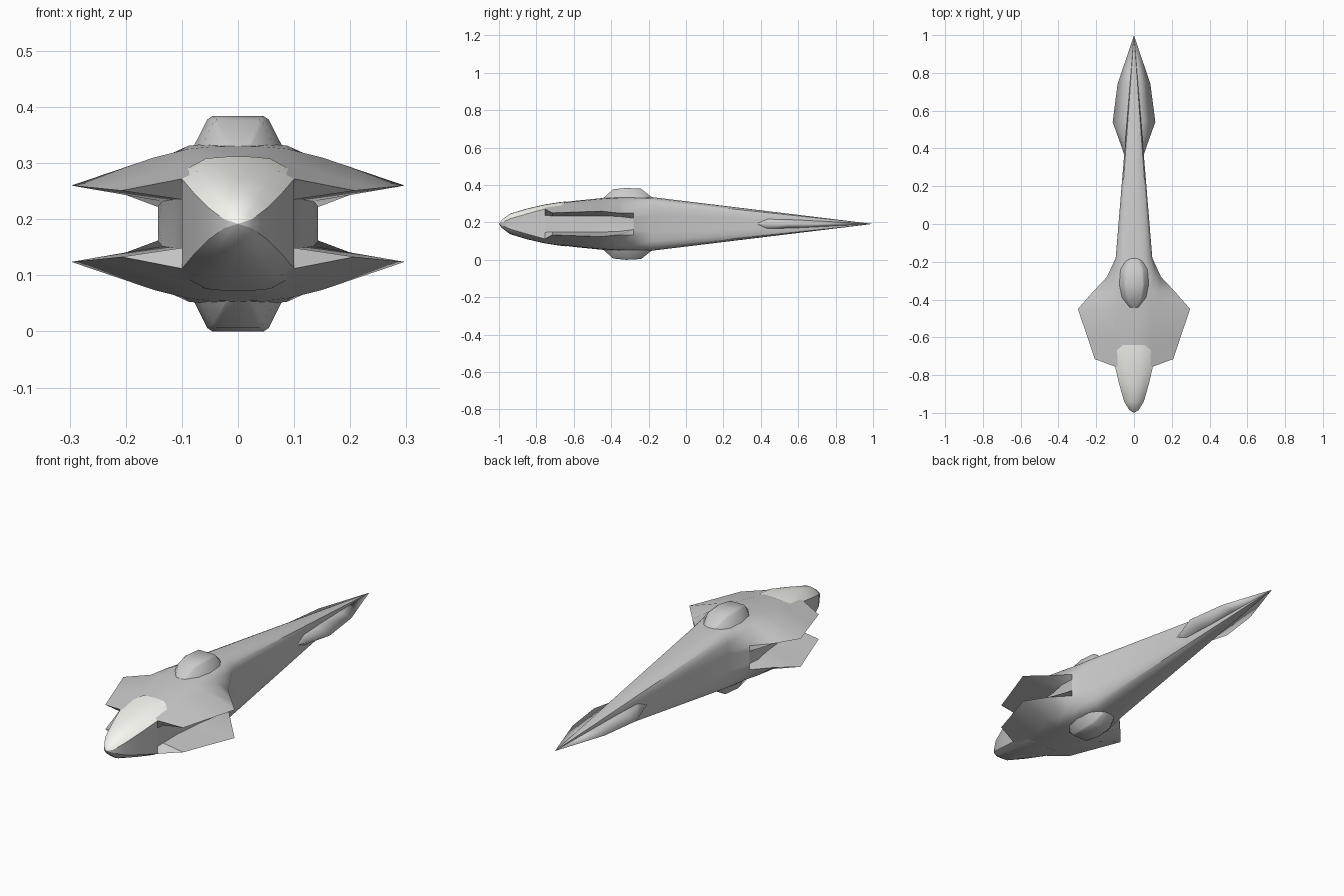
import bpy, bmesh, math

if "Cube" in bpy.data.objects:
    bpy.data.objects.remove(bpy.data.objects["Cube"])

MID = 0.192  # height of the horizontal symmetry plane


def loft(name, sections, mirror_z=True, flip=False, color=None, angle=32):
    """Skin half-profiles [(y, [(x, z), ...])], z relative to MID, then mirror."""
    bm = bmesh.new()
    s = -1 if flip else 1
    rows = [[bm.verts.new((x, y, z * s)) for x, z in pts] for y, pts in sections]
    for a, b in zip(rows, rows[1:]):
        for i in range(len(a) - 1):
            f = bm.faces.new((a[i], a[i + 1], b[i + 1], b[i]))
            if flip:
                f.normal_flip()
    bmesh.ops.remove_doubles(bm, verts=bm.verts, dist=1e-4)
    me = bpy.data.meshes.new(name)
    bm.to_mesh(me)
    bm.free()
    ob = bpy.data.objects.new(name, me)
    bpy.context.collection.objects.link(ob)
    ob.location.z = MID
    if color:
        mat = bpy.data.materials.new(name + "_paint")
        mat.diffuse_color = color
        mat.use_nodes = True
        mat.node_tree.nodes["Principled BSDF"].inputs["Base Color"].default_value = mat.diffuse_color
        me.materials.append(mat)
    bpy.ops.object.select_all(action='DESELECT')
    ob.select_set(True)
    bpy.context.view_layer.objects.active = ob
    bpy.ops.object.shade_smooth_by_angle(angle=math.radians(angle))
    m = ob.modifiers.new("mirror", 'MIRROR')
    m.use_axis = (True, False, mirror_z)
    m.merge_threshold = 1e-4
    return ob


def tail(y):
    # slab-sided taper running to a point at the stern
    k = (1.0 - y) / 1.18
    pts = [(0, .143), (.03, .143), (.06, .138), (.085, .125), (.097, .095), (.097, .045), (.097, 0)]
    return y, [(x * k, z * k) for x, z in pts]


# hull with forked wings: crown, shoulder, wing tip, wing underside, core side
loft("hull", [
    (-.755, [(0, .102), (.05, .098), (.085, .087), (.1, .08), (.1, .08), (.1, .045), (.1, 0)]),
    (-.715, [(0, .107), (.05, .103), (.085, .093), (.12, .082), (.208, .059), (.1, .043), (.1, 0)]),
    (-.60, [(0, .123), (.05, .12), (.09, .108), (.14, .094), (.246, .063), (.1, .043), (.1, 0)]),
    (-.45, [(0, .138), (.05, .137), (.09, .133), (.15, .118), (.297, .068), (.115, .043), (.112, 0)]),
    (-.36, [(0, .143), (.05, .143), (.088, .139), (.13, .12), (.218, .058), (.135, .04), (.13, 0)]),
    (-.28, [(0, .143), (.045, .143), (.085, .139), (.112, .118), (.143, .058), (.143, .03), (.143, 0)]),
    tail(-.18), tail(.36), tail(1.0)])

# flat cheeks of the nose, between the two canopy plates
EDGE = [(-1.0, 0, 0), (-.985, .025, .008), (-.94, .052, .028), (-.85, .078, .054), (-.755, .1, .08)]
loft("nose_cheeks", [(y, [(x, z), (x, 0)]) for y, x, z in EDGE])

# curved nose plates, upper one pale, lower one grey
CROWN = [0, .022, .055, .082, .104]
plate = [(y, [(0, c), (x * .35, z + (c - z) * .93), (x * .7, z + (c - z) * .6), (x, z)])
         for (y, x, z), c in zip(EDGE, CROWN)]
plate += [(-.67, [(0, .117), (.033, .115), (.066, .109), (.092, .097)]),
          (-.64, [(0, .120), (.02, .1195), (.04, .118), (.058, .116)])]
loft("upper_nose_plate", plate, mirror_z=False, color=(.95, .95, .9, 1), angle=45)
loft("lower_nose_plate", plate, mirror_z=False, flip=True, angle=45)

# rounded turret bumps on the back and belly
bump = [(-.455, 0, .13), (-.44, .035, .14), (-.39, .068, .185), (-.32, .083, .192),
        (-.24, .076, .188), (-.19, .045, .148), (-.17, 0, .135)]
loft("turret_bump", [(y, [(0, t), (w * .55, t), (w * .66, .13 + (t - .13) * .9), (w, .13)])
                     for y, w, t in bump], angle=40)

# thin tail fins with a wedge cross-section
fin = [(.36, .05, .004), (.42, .07, .03), (.54, .113, .026), (.74, .087, .015), (1.0, 0, 0)]
loft("tail_fin", [(y, [(0, t), (.06 * (1 - y), t), (w, 0)]) for y, w, t in fin], angle=20)
